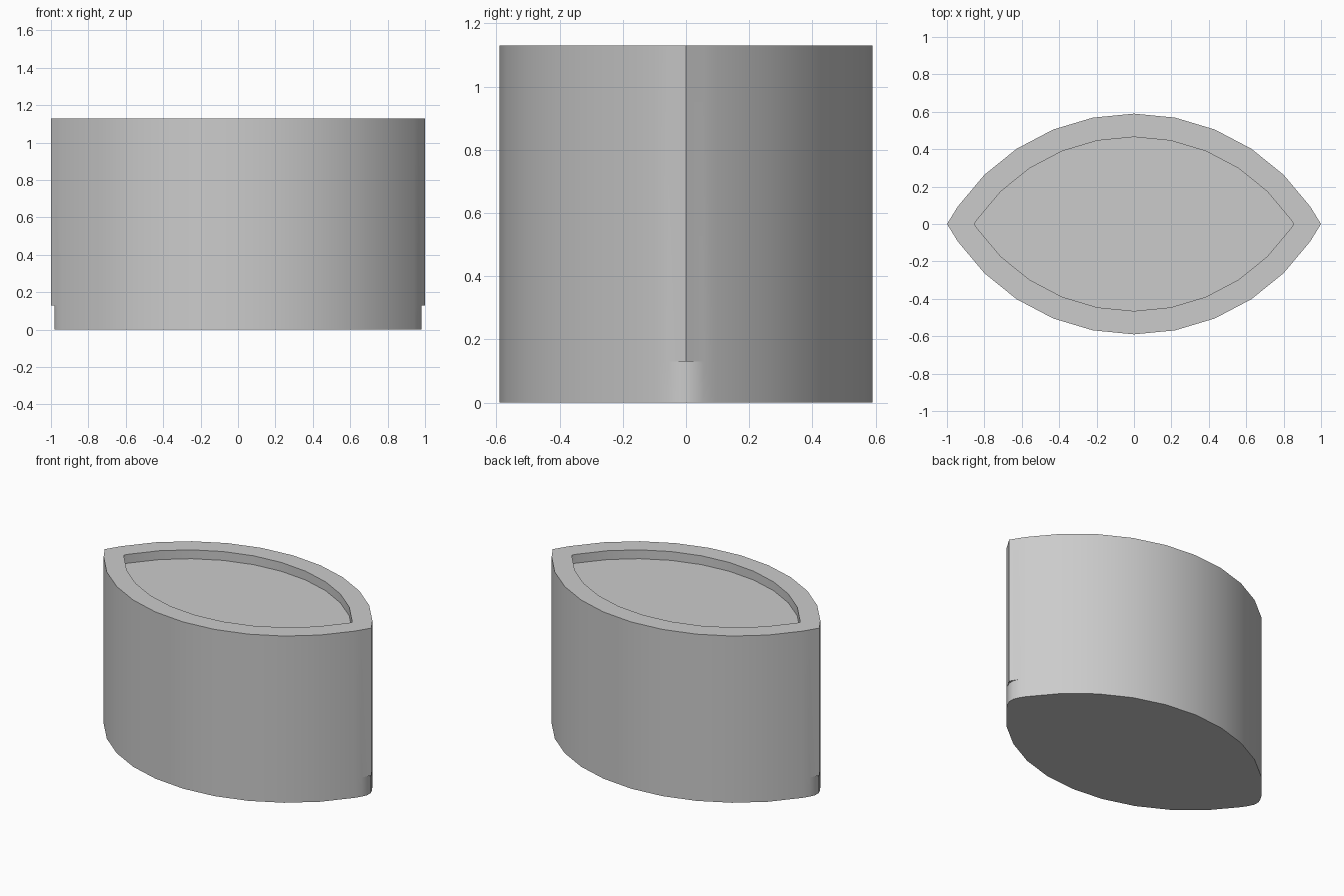
import bpy, bmesh, math

cube = bpy.data.objects.get("Cube")
if cube:
    bpy.data.objects.remove(cube)

HEIGHT, STEP_Z, FLOOR_Z = 1.13, 0.13, 1.07
CENTRE = 0.552          # arc centres sit this far across the middle line
STEP = 0.194            # angle between neighbouring arc points


def quarter(radius):
    """Lens outline from the wide middle (+y) to the pointed tip (+x)."""
    pts = [(radius * math.sin(k * STEP), radius * math.cos(k * STEP) - CENTRE)
           for k in range(6)]
    tip = (math.sqrt(radius ** 2 - CENTRE ** 2), 0)
    x, y = pts[-1]
    pts += [(x + (tip[0] - x) * t, y * (1 - t)) for t in (0.41, 0.79)]
    return pts + [tip]


def full_loop(q):
    """Mirror a quarter outline into a closed loop."""
    right = q + [(x, -y) for x, y in reversed(q[:-1])]
    return right + [(-x, y) for x, y in reversed(right[1:-1])]


outer = quarter(1.142)
inner = quarter(1.017)
# Blunted tip of the lower band
blunt = outer[:-2] + [(0.982, 0.02), (0.982, 0)]

# Levels from the underside up the wall, over the rim and down to the recess
levels = [(blunt, 0), (blunt, STEP_Z), (outer, STEP_Z), (outer, HEIGHT),
          (inner, HEIGHT), (inner, FLOOR_Z)]

bm = bmesh.new()
rings = [[bm.verts.new((x, y, z)) for x, y in full_loop(q)] for q, z in levels]
for low, high in zip(rings, rings[1:]):
    n = len(low)
    for i in range(n):
        j = (i + 1) % n
        bm.faces.new((low[i], low[j], high[j], high[i]))
bm.faces.new(rings[0])
bm.faces.new(rings[-1])
bmesh.ops.remove_doubles(bm, verts=bm.verts, dist=1e-5)
bmesh.ops.recalc_face_normals(bm, faces=bm.faces)

mesh = bpy.data.meshes.new("lens_block")
bm.to_mesh(mesh)
bm.free()
block = bpy.data.objects.new("lens_block", mesh)
bpy.context.collection.objects.link(block)

# Single plain grey
grey = bpy.data.materials.new("light_grey")
grey.use_nodes = True
colour = (0.6, 0.6, 0.6, 1)
grey.diffuse_color = colour
grey.node_tree.nodes["Principled BSDF"].inputs["Base Color"].default_value = colour
mesh.materials.append(grey)

# Smooth curved walls, sharp rim and tips
bpy.ops.object.select_all(action="DESELECT")
block.select_set(True)
bpy.context.view_layer.objects.active = block
bpy.ops.object.shade_smooth_by_angle(angle=math.radians(30))
